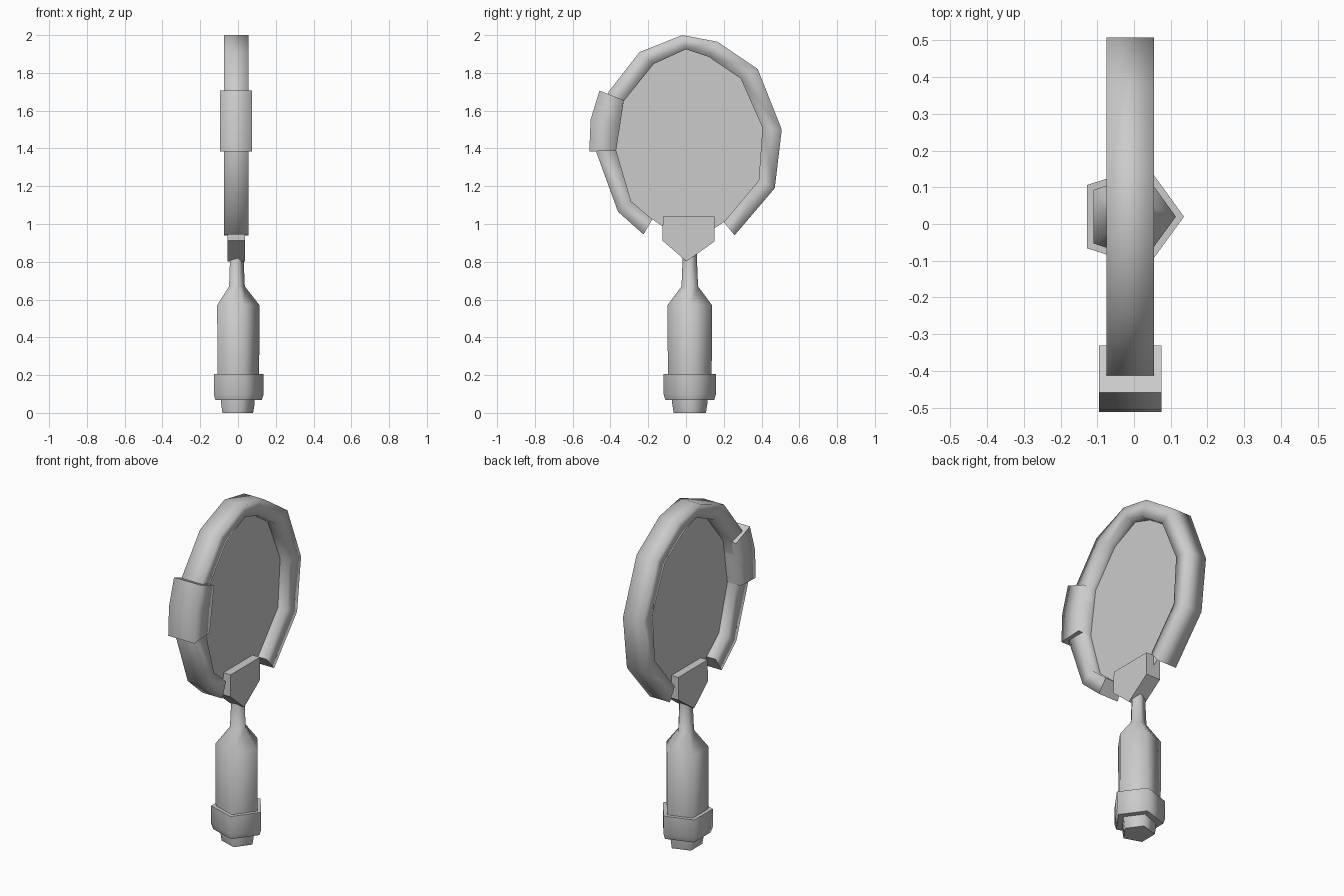
import bpy
import math

if "Cube" in bpy.data.objects:
    bpy.data.objects.remove(bpy.data.objects["Cube"])

CX, CY = -0.01, 0.02   # handle axis


def make(name, verts, faces, smooth=True):
    me = bpy.data.meshes.new(name)
    me.from_pydata(verts, [], faces)
    me.validate()
    ob = bpy.data.objects.new(name, me)
    bpy.context.collection.objects.link(ob)
    for p in me.polygons:
        p.use_smooth = smooth
    return ob


def loft(name, rings, smooth=True):
    """Skin a list of equal-sized vertex rings and cap both ends."""
    n = len(rings[0])
    verts = [v for r in rings for v in r]
    faces = [(i * n + j, i * n + (j + 1) % n, (i + 1) * n + (j + 1) % n, (i + 1) * n + j)
             for i in range(len(rings) - 1) for j in range(n)]
    faces += [tuple(reversed(range(n))), tuple(range(len(verts) - n, len(verts)))]
    return make(name, verts, faces, smooth)


def pentagon(r, z, turn=0):
    return [(CX + r * math.cos(turn + k * math.tau / 5),
             CY + r * math.sin(turn + k * math.tau / 5), z) for k in range(5)]


def band(name, outer, inner, x0, x1, taper=0.0):
    """Four-sided band following paired outer and inner (y, z) points."""
    return loft(name, [[(x0, *o), (x1, *o), (x1 - taper, *i), (x0 + taper, *i)]
                       for o, i in zip(outer, inner)])


# open rim around the glass
outer = [(.257, .94), (.47, 1.19), (.507, 1.5), (.38, 1.82), (.167, 1.965), (-.02, 2.0),
         (-.246, 1.91), (-.41, 1.70), (-.475, 1.38), (-.36, 1.065), (-.225, .945)]
inner = [(.20, 1.01), (.385, 1.23), (.405, 1.51), (.29, 1.77), (.12, 1.885), (0, 1.925),
         (-.17, 1.848), (-.33, 1.65), (-.37, 1.39), (-.29, 1.12), (-.178, 1.025)]
band("rim", outer, inner, -0.075, 0.055, 0.008)

# wrap on the side of the rim
band("rim_wrap",
     [(-.458, 1.706), (-.505, 1.553), (-.512, 1.383)],
     [(-.33, 1.655), (-.348, 1.53), (-.37, 1.39)], -0.095, 0.075)

# flat glass, closed at the bottom behind the bracket
glass = inner + [(-.12, .985), (0, .95), (.15, .977)]
make("glass", [(-0.01, y, z) for y, z in glass], [tuple(range(len(glass)))], False)

# pointed bracket joining handle and glass
shield = [(-.122, 1.04), (.15, 1.04), (.15, .907), (.003, .802), (-.125, .912)]
loft("bracket", [[(x, y, z) for y, z in shield] for x in (-0.055, 0.038)], False)

# handle with thin neck
loft("handle", [pentagon(r, z) for r, z in
                [(.118, .10), (.122, .22), (.124, .57), (.046, .67), (.038, .86)]])

# collar and end knob
loft("collar", [pentagon(.136, .068), pentagon(.146, .10), pentagon(.146, .205)])
loft("knob", [pentagon(.09, 0.0), pentagon(.098, .05), pentagon(.098, .10)])
for name in ("rim", "rim_wrap", "handle", "collar", "knob"):
    ob = bpy.data.objects[name]
    # keep end caps crisp
    for p in ob.data.polygons[-2:]:
        p.use_smooth = False
